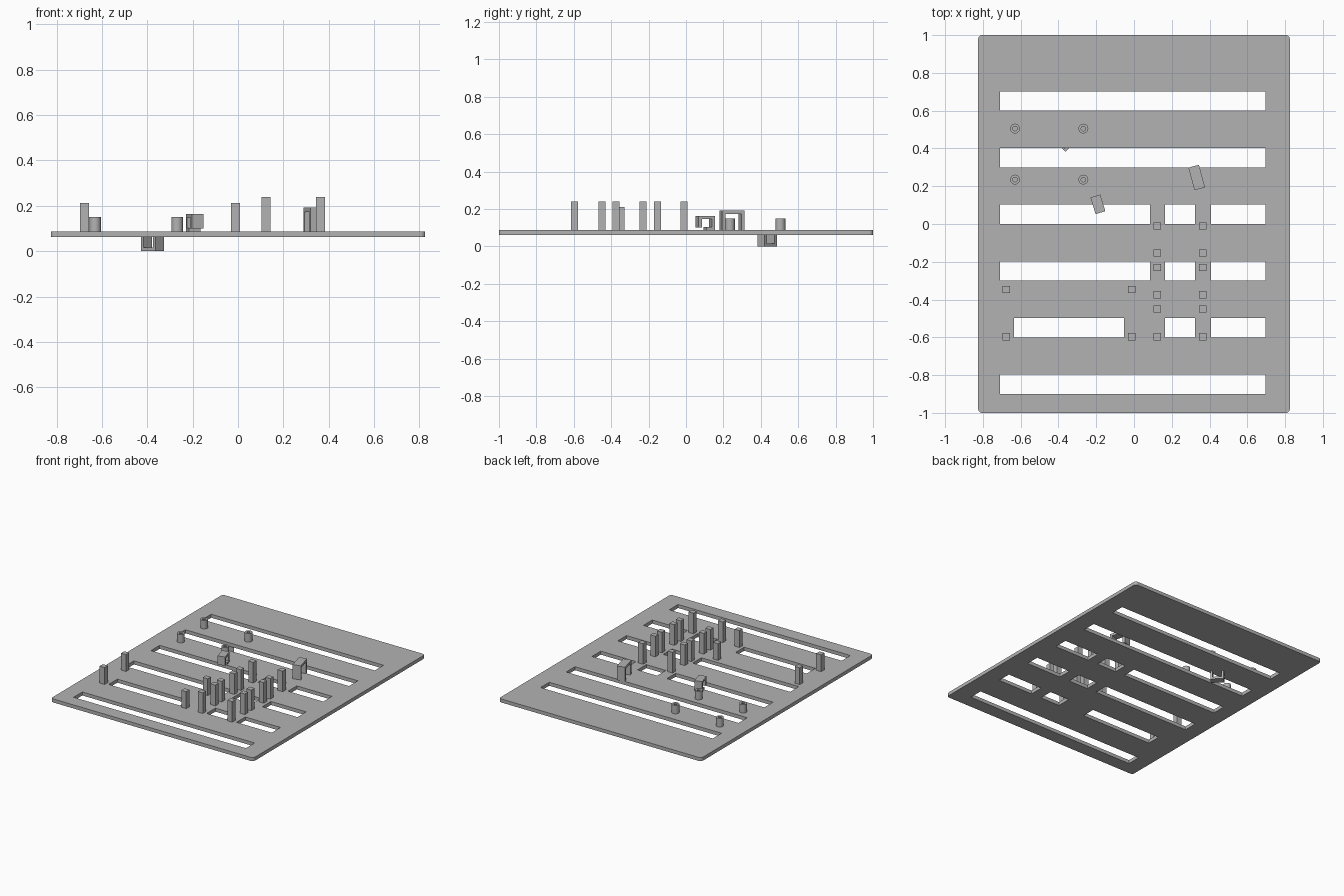
import bpy, bmesh, math
from mathutils import Matrix, Vector

cube = bpy.data.objects.get("Cube")
if cube:
    bpy.data.objects.remove(cube, do_unlink=True)

grey = bpy.data.materials.new("plain_grey")
grey.use_nodes = True
grey.diffuse_color = (0.45, 0.45, 0.45, 1)
grey.node_tree.nodes["Principled BSDF"].inputs["Base Color"].default_value = grey.diffuse_color

BOTTOM, TOP = 0.062, 0.088


def finish(name, bm):
    bmesh.ops.recalc_face_normals(bm, faces=bm.faces)
    mesh = bpy.data.meshes.new(name)
    bm.to_mesh(mesh)
    bm.free()
    mesh.materials.append(grey)
    obj = bpy.data.objects.new(name, mesh)
    bpy.context.collection.objects.link(obj)
    return obj


def add_box(bm, x0, x1, y0, y1, z0, z1):
    centre = Vector((x0 + x1, y0 + y1, z0 + z1)) / 2
    matrix = Matrix.Translation(centre) @ Matrix.Diagonal((x1 - x0, y1 - y0, z1 - z0, 1))
    return bmesh.ops.create_cube(bm, size=1, matrix=matrix)["verts"]


def post(name, x, y, top):
    bm = bmesh.new()
    add_box(bm, x - 0.02, x + 0.02, y - 0.019, y + 0.019, TOP, top)
    return finish(name, bm)


def tube(name, x, y, top):
    # Turned ring with a blind hole down to the plate
    bm = bmesh.new()
    profile = [(0.012, TOP), (0.012, top), (0.026, top), (0.026, TOP)]
    verts = [bm.verts.new((r, 0, z)) for r, z in profile]
    edges = [bm.edges.new(pair) for pair in zip(verts, verts[1:])]
    bmesh.ops.spin(bm, geom=verts + edges, axis=(0, 0, 1), cent=(0, 0, 0),
                   angle=math.tau, steps=16, use_merge=True)
    bmesh.ops.remove_doubles(bm, verts=bm.verts, dist=0.0001)
    obj = finish(name, bm)
    obj.location = (x, y, 0)
    for poly in obj.data.polygons:
        poly.use_smooth = abs(poly.normal.z) < 0.5
    for edge in obj.data.edges:
        a, b = (obj.data.vertices[i].co for i in edge.vertices)
        edge.use_edge_sharp = abs(a.z - b.z) < 0.001
    return obj


def clip(name, outline, width, location, degrees):
    # Side outline in y and z, extruded across x
    bm = bmesh.new()
    face = bm.faces.new([bm.verts.new((-width / 2, y, z)) for y, z in outline])
    extruded = bmesh.ops.extrude_face_region(bm, geom=[face])["geom"]
    bmesh.ops.translate(bm, vec=(width, 0, 0),
                        verts=[g for g in extruded if isinstance(g, bmesh.types.BMVert)])
    obj = finish(name, bm)
    obj.location = location
    obj.rotation_euler.z = math.radians(degrees)
    return obj


def arch(half, height, wall):
    return [(-half, 0), (-half, height), (half, height), (half, 0),
            (half - wall, 0), (half - wall, height - wall),
            (-half + wall, height - wall), (-half + wall, 0)]


# Base plate with rounded corners
bm = bmesh.new()
add_box(bm, -0.825, 0.825, -1, 1, BOTTOM, TOP)
corners = [e for e in bm.edges if abs(e.verts[0].co.z - e.verts[1].co.z) > 0.01]
bmesh.ops.bevel(bm, geom=corners, offset=0.02, segments=5, profile=0.5, affect="EDGES")
plate = finish("base_plate", bm)

# Slots, some rows split by bridges under the posts
full = [(-0.71, 0.695)]
right_pair = [(0.164, 0.324), (0.408, 0.695)]
split = [(-0.71, 0.085)] + right_pair
short = [(-0.635, -0.054)] + right_pair
rows = {0.6: full, 0.3: full, 0.0: split, -0.3: split, -0.6: short, -0.9: full}
bm = bmesh.new()
for y, spans in rows.items():
    for x0, x1 in spans:
        add_box(bm, x0, x1, y, y + 0.102, 0, 0.2)
cutter = finish("slot_cutter", bm)
cutter.hide_render = True
cut = plate.modifiers.new("slots", "BOOLEAN")
cut.operation = "DIFFERENCE"
cut.solver = "EXACT"
cut.object = cutter
bpy.context.view_layer.objects.active = plate
bpy.ops.object.modifier_apply(modifier=cut.name)
bpy.data.objects.remove(cutter, do_unlink=True)

# Tall posts in two columns of three pairs
for x in (0.124, 0.364):
    for y in (-0.01, -0.153, -0.23, -0.375, -0.45, -0.597):
        post("tall_post", x, y, 0.24)

# Short posts in a rectangle
for x in (-0.677, -0.011):
    for y in (-0.347, -0.597):
        post("short_post", x, y, 0.212)

# Round standoffs
for x in (-0.63, -0.268):
    for y in (0.235, 0.505):
        tube("standoff", x, y, 0.15)

# Large cable clip
clip("large_clip", arch(0.062, 0.104, 0.018), 0.058, (0.332, 0.246, TOP), 15)

# Small cable clip, one leg hanging over a slot, the other on a foot
hook = [(-0.046, 0.012), (-0.046, 0.076), (0.046, 0.076), (0.046, 0),
        (-0.002, 0), (-0.002, 0.015), (0.028, 0.015), (0.028, 0.06),
        (-0.028, 0.06), (-0.028, 0.012)]
clip("small_clip", hook, 0.054, (-0.191, 0.104, TOP), 17)

# Clip hanging below the plate
hanging = [(y, -z) for y, z in arch(0.046, BOTTOM, 0.016)]
clip("lower_clip", hanging, 0.054, (-0.377, 0.434, BOTTOM), 45)
